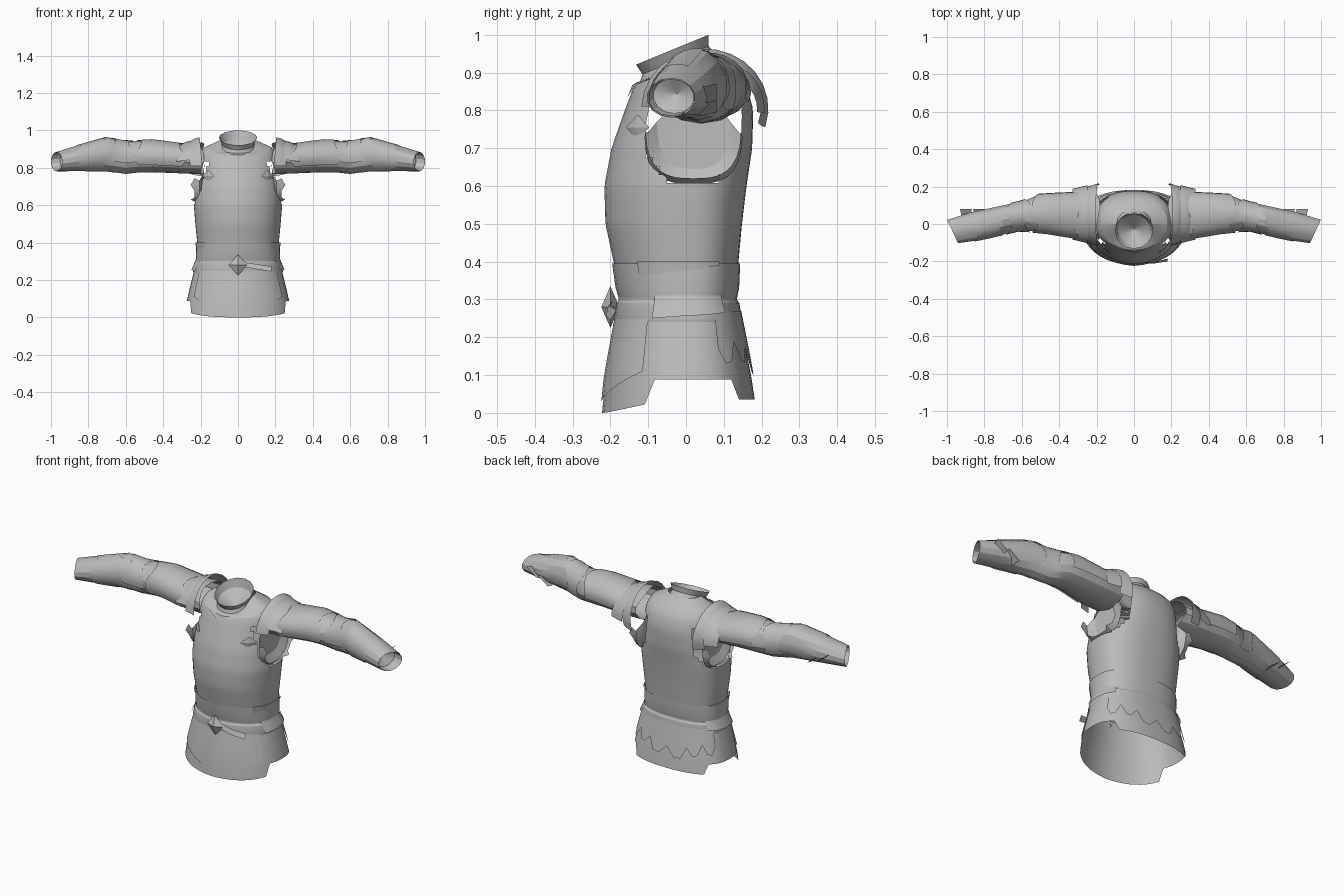
import bpy, bmesh, math
from math import sin, cos, acos, pi, radians
from mathutils import Vector

if "Cube" in bpy.data.objects:
    bpy.data.objects.remove(bpy.data.objects["Cube"])

GREY = (0.5, 0.5, 0.5, 1)
steel = bpy.data.materials.new("plain_grey")
steel.use_nodes = True
steel.diffuse_color = GREY
steel.node_tree.nodes["Principled BSDF"].inputs["Base Color"].default_value = GREY


def finish(name, bm, angle=24):
    bmesh.ops.recalc_face_normals(bm, faces=bm.faces[:])
    mesh = bpy.data.meshes.new(name)
    bm.to_mesh(mesh)
    bm.free()
    mesh.materials.append(steel)
    ob = bpy.data.objects.new(name, mesh)
    bpy.context.collection.objects.link(ob)
    bpy.ops.object.select_all(action='DESELECT')
    ob.select_set(True)
    bpy.context.view_layer.objects.active = ob
    bpy.ops.object.shade_smooth_by_angle(angle=radians(angle))


def shell(name, rows, closed=True, drop=None):
    """Skin a grid of points; drop(centre) removes faces for openings."""
    bm = bmesh.new()
    grid = [[bm.verts.new(p) for p in row] for row in rows]
    n = len(rows[0])
    for a, b in zip(grid, grid[1:]):
        for i in range(n if closed else n - 1):
            j = (i + 1) % n
            bm.faces.new((a[i], a[j], b[j], b[i]))
    if drop:
        gone = [f for f in bm.faces if drop(f.calc_center_median())]
        bmesh.ops.delete(bm, geom=gone, context='FACES')
    finish(name, bm)


def lerp_table(table, t):
    if t <= table[0][0]:
        return table[0][1:]
    for a, b in zip(table, table[1:]):
        if t <= b[0]:
            k = (t - a[0]) / (b[0] - a[0])
            return [u + (v - u) * k for u, v in zip(a[1:], b[1:])]
    return table[-1][1:]


# Body outline: height, half width, front depth, back depth
BODY = [(0, .285, -.222, .187), (.1, .272, -.212, .172), (.3, .222, -.175, .132),
        (.36, .214, -.183, .135), (.5, .228, -.213, .148), (.6, .236, -.216, .16),
        (.7, .225, -.197, .175), (.8, .208, -.162, .178), (.87, .203, -.135, .16),
        (.91, .178, -.12, .125), (.95, .09, -.1, .07)]


def spow(v, e):
    return math.copysign(abs(v) ** e, v)


def body(a, z, off=0.0):
    """Point on the body; a = 0 is the ridged front, a = pi is the back."""
    hw, yf, yb = lerp_table(BODY, z)
    c = cos(a)
    if c > 0:
        y = (yf - off) * (.8 * c ** .9 + .2 * (1 - 2 * acos(min(c, 1)) / pi))
    else:
        y = (yb + off) * abs(c) ** .75
    if z > .87 and c > 0:
        z -= (z - .87) * .85 * c
    return Vector(((hw + off) * spow(sin(a), .85), y, z))


def ring(z, n=48, off=0.0):
    return [body(2 * pi * i / n, z, off) for i in range(n)]


def patch(name, a0, a1, top, low, off, n=16, rows=4, flare=0.0):
    """Curved plate over the body; low(t) gives the hem height."""
    out = []
    for r in range(rows + 1):
        k = r / rows
        out.append([body(a0 + (a1 - a0) * i / n, top + (low(i / n) - top) * k, off + flare * k)
                    for i in range(n + 1)])
    shell(name, out, closed=False)


# Breast and back plates, with arm openings below the shoulders
def armhole(c):
    return abs(c.x) > .12 and c.z < .83 and abs((c.y - .02) / .125) ** 3 + abs((c.z - .76) / .15) ** 3 < 1


levels = [.36 + .0225 * i for i in range(23)] + [.88, .895, .91, .93, .95]
shell("torso_plate", [ring(z, 56) for z in levels], drop=armhole)


# Skirt with low front and back panels and higher sides
def hem(a):
    c = cos(a)
    return .045 - .045 * c if c > .5 else (.035 if c < -.62 else .088)


N = 48
skirt = []
for r in range(7):
    skirt.append([body(2 * pi * i / N, .38 + (hem(2 * pi * i / N) - .38) * r / 6) for i in range(N)])
shell("skirt", skirt)
patch("front_apron", -1.0, 1.0, .27, lambda t: .03 + .16 * abs(t - .5), .005)
patch("back_apron", pi - 1.15, pi + 1.15, .27,
      lambda t: .12 + (.05 if round(t * 18) % 3 == 0 else 0) + .02 * sin(9 * t), .008, n=18)

# Waist bands
shell("waist_band", [ring(z, off=o) for z, o in ((.3, .002), (.33, .007), (.395, .005))])
shell("belt", [ring(z, off=o) for z, o in ((.24, .002), (.25, .006), (.29, .007), (.3, .002))])
for s, side in ((1, "left"), (-1, "right")):
    patch(side + "_waist_tasset", s * .85, s * 2.1, .4, lambda t: .36 + .03 * t, .01, n=8, rows=2)
    patch(side + "_belt_flap", s * 1.1, s * 2.2, .31, lambda t: .25 + .015 * t, .006,
          n=8, rows=2, flare=.01)


# Faceted diamond studs, turned by yaw to lie on the plate
def stud(name, centre, w, h, depth, yaw=0.0):
    bm = bmesh.new()
    c = Vector(centre)
    side, out = Vector((cos(yaw), sin(yaw), 0)), Vector((-sin(yaw), cos(yaw), 0))
    rim = [bm.verts.new(c + side * w * cos(k * pi / 2) + Vector((0, 0, h * sin(k * pi / 2))))
           for k in range(4)]
    for d in (-depth, depth):
        tip = bm.verts.new(c + out * d)
        for k in range(4):
            bm.faces.new((rim[k], rim[(k + 1) % 4], tip))
    finish(name, bm, 5)


stud("belt_buckle", (0, -.2, .28), .052, .055, .024)
shell("belt_tail", [[(.03, -.195, .295), (.1, -.205, .285), (.18, -.185, .272)],
                    [(.04, -.205, .268), (.1, -.212, .258), (.18, -.2, .245)]], closed=False)
for s, side in ((1, "left"), (-1, "right")):
    stud(side + "_chest_stud", (s * .158, -.128, .755), .045, .034, .008, s * .75)


# Tilted collar with a hollow funnel inside
def collar_ring(rx, y0, y1, z0, z1, n=16):
    pts = []
    for i in range(n):
        a = 2 * pi * i / n
        k = (1 + cos(a)) / 2
        pts.append((rx * sin(a), y1 + (y0 - y1) * k, z1 + (z0 - z1) * k))
    return pts


shell("collar", [collar_ring(.098, -.125, .085, .865, .94),
                 collar_ring(.088, -.115, .06, .895, .97),
                 collar_ring(.102, -.132, .06, .921, 1.0)])
shell("collar_lining", [collar_ring(.1, -.13, .058, .92, .998),
                        collar_ring(.085, -.11, .05, .9, .95),
                        collar_ring(.004, -.03, -.024, .87, .872)])
patch("throat_plate", -.6, .6, .93, lambda t: .835 + .13 * abs(t - .5), .006, n=8, rows=3)

# Arm outline: x, centre y, centre z, radius y, radius z
ARM = [(.19, .04, .85, .12, .085), (.3, .045, .848, .122, .078), (.45, .055, .862, .105, .086),
       (.52, .055, .86, .1, .084), (.6, .045, .853, .075, .086), (.7, .022, .872, .078, .09),
       (.85, -.012, .852, .075, .068), (.97, -.04, .833, .062, .05)]


def arm_point(s, x, a, off=0.0, scale=1.0):
    yc, zc, ry, rz = lerp_table(ARM, x)
    lean = .03 * max(0, (x - .7) / .27) * scale
    return Vector((s * (x + lean * sin(a)), yc + (ry * scale + off) * sin(a),
                   zc + (rz * scale + off) * cos(a)))


def sleeve(name, s, xs, off=0.0, a0=0.0, a1=2 * pi, n=14, wave=0.0):
    """Tube or part tube along the arm, with uneven ends when wave is set."""
    full = a1 - a0 > 6.2
    angles = [a0 + (a1 - a0) * i / n for i in range(n if full else n + 1)]
    rows = []
    for k, x in enumerate(xs):
        edge = wave if k == len(xs) - 1 else -wave if k == 0 else 0
        rows.append([arm_point(s, x + edge * sin(3 * a), a, off) for a in angles])
    shell(name, rows, closed=full)


# Pauldron bands draped over the shoulder
def pauldron(name, s, x0, x1, ry, rz, a0, a1, fall, n=14):
    rows = []
    for k in range(4):
        t = k / 3
        row = []
        for i in range(n + 1):
            a = a0 + (a1 - a0) * i / n
            x = x0 + (x1 - x0) * t - fall * (1 - cos(a))
            row.append((s * x, .05 + (ry - .02 * t) * sin(a), .805 + (rz - .035 * t * t) * cos(a)))
        rows.append(row)
    shell(name, rows, closed=False)


for s, side in ((1, "left_"), (-1, "right_")):
    sleeve(side + "upper_arm", s, [.19, .25, .3, .38, .45, .52, .6], wave=.01)
    sleeve(side + "upper_arm_plate", s, [.3, .38, .46, .53], .006, -2.1, 1.9, wave=.015)
    sleeve(side + "elbow_tube", s, [.55, .6, .65, .72])
    sleeve(side + "elbow_plate", s, [.57, .62, .67], .006, -1.9, 2.2, wave=.015)
    sleeve(side + "forearm", s, [.66, .7, .78, .85, .91, .97], .002)
    sleeve(side + "forearm_plate", s, [.71, .78, .86], .005, -2.6, .3, n=10, wave=.012)
    # Closed inside of the cuff
    shell(side + "cuff_lining", [[arm_point(s, x, 2 * pi * i / 14, 0, k) for i in range(14)]
                                 for x, k in ((.968, .97), (.93, .85), (.9, .02))])
    # Strap tabs behind the forearm
    for x, z in ((.8, .82), (.87, .85)):
        shell(side + "forearm_strap", [[(s * x, .035, z - .035), (s * x, .08, z - .025)],
                                       [(s * (x + .05), .03, z + .01), (s * (x + .06), .08, z + .02)]],
              closed=False)
    pauldron(side + "pauldron_inner", s, .205, .27, .168, .158, radians(-88), radians(108), .015)
    pauldron(side + "pauldron_outer", s, .245, .325, .158, .14, radians(-75), radians(95), -.005)
    # Torn trim and recessed lining of the arm opening
    trim, lining = [], []
    for i in range(15):
        a = radians(95 + 170 * i / 14)
        y, z = .02 + .13 * spow(sin(a), .67), .76 + .155 * spow(cos(a), .67)
        jag = .035 if i % 4 == 1 else .015
        trim.append([(s * .205, y, z), (s * (.218 + jag), y * .97, z + .015)])
        lining.append([(s * .208, y, z), (s * .185, .02 + (y - .02) * .75, z + .04),
                       (s * .18, .03 + (y - .03) * .4, .82)])
    shell(side + "armhole_trim", trim, closed=False)
    shell(side + "armhole_lining", lining, closed=False)
